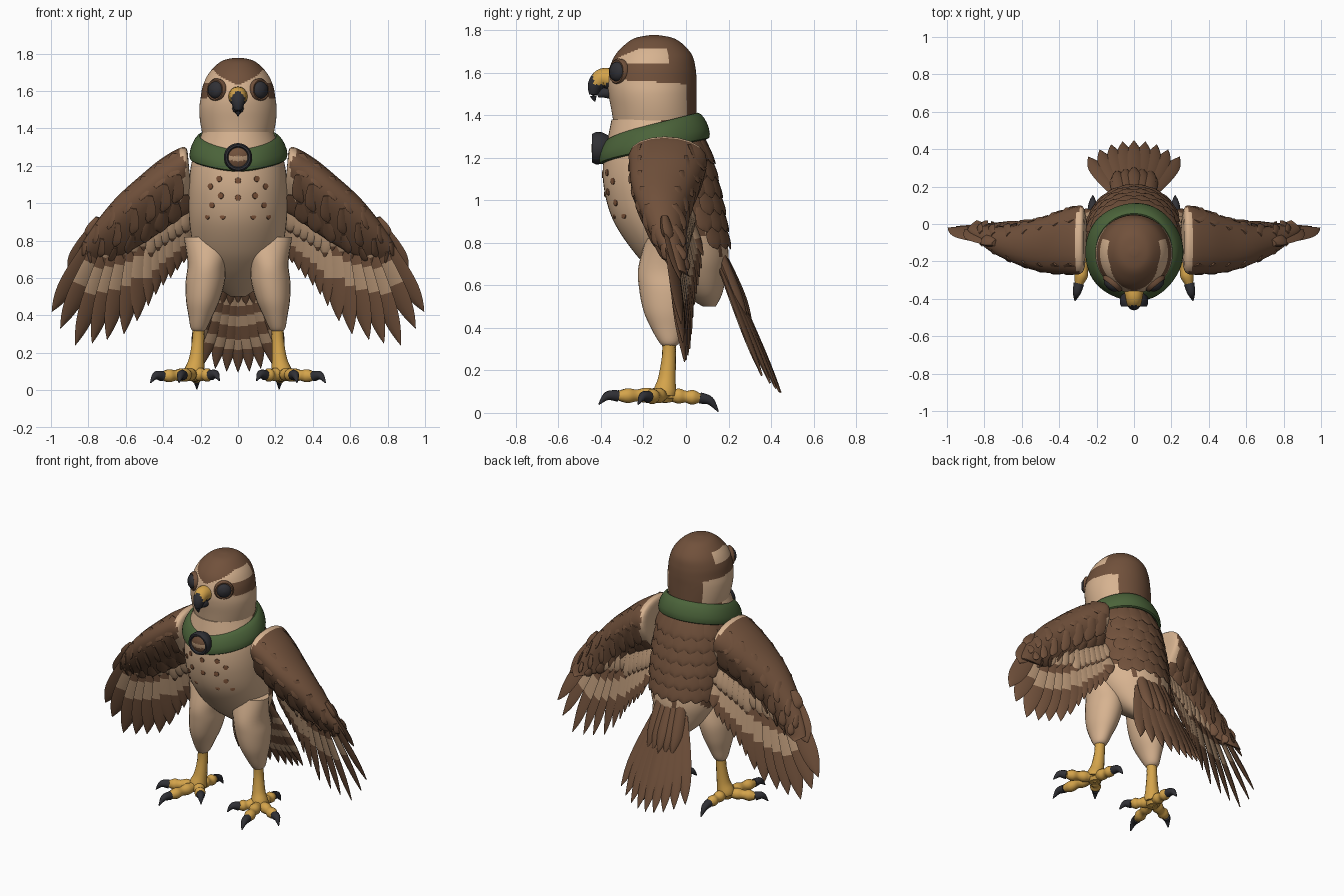
import bpy, bmesh
from math import sin, cos, pi, atan2, degrees, radians, sqrt
from mathutils import Vector as V, Matrix

cube = bpy.data.objects.get("Cube")
if cube:
    bpy.data.objects.remove(cube, do_unlink=True)

COLOURS = {"brown": (.165, .082, .044), "cream": (.68, .45, .28), "tan": (.47, .30, .18),
           "green": (.07, .125, .042), "charcoal": (.03, .03, .036),
           "yellow": (.66, .37, .07), "spot_brown": (.20, .085, .04)}
BROWN, CREAM, TAN, GREEN, CHARCOAL, YELLOW, SPOT = range(7)
MATS = []
for label, rgb in COLOURS.items():
    m = bpy.data.materials.new(label)
    m.use_nodes = True
    m.diffuse_color = (*rgb, 1)
    m.node_tree.nodes["Principled BSDF"].inputs["Base Color"].default_value = (*rgb, 1)
    MATS.append(m)


def spline(keys, n):
    """Smooth interpolation through tuples."""
    m, out = len(keys) - 1, []
    for i in range(n + 1):
        u = i * m / n
        k = min(int(u), m - 1)
        f = u - k
        p = [keys[max(0, min(m, k + d))] for d in (-1, 0, 1, 2)]
        out.append([.5 * (2*b + (c-a)*f + (2*a-5*b+4*c-d)*f*f + (3*b-a-3*c+d)*f**3)
                    for a, b, c, d in zip(*p)])
    return out


def loft(bm, rings, rule, closed=False):
    """Skin rings of points; rule(centre, normal) gives the colour."""
    vs = [[bm.verts.new(p) for p in r] for r in rings]
    n, faces = len(vs[0]), []
    pairs = list(zip(vs, vs[1:])) + ([(vs[-1], vs[0])] if closed else [])
    for a, b in pairs:
        for j in range(n):
            k = (j + 1) % n
            faces.append(bm.faces.new((a[j], a[k], b[k], b[j])))
    if not closed:
        faces += [bm.faces.new(vs[0]), bm.faces.new(vs[-1])]
    bmesh.ops.recalc_face_normals(bm, faces=faces)
    for f in faces:
        f.normal_update()
        f.material_index = rule(f.calc_center_median(), f.normal)


def plain(colour):
    return lambda c, n: colour


def ellipse(c, a, b, n):
    return [c + a * cos(2*pi*j/n) + b * sin(2*pi*j/n) for j in range(n)]


def level_rings(rows, n):
    """Horizontal ellipses from (z, front y, back y, half width, centre x)."""
    return [ellipse(V((r[4], (r[1]+r[2])/2, r[0])), V((r[3], 0, 0)),
                    V((0, (r[2]-r[1])/2, 0)), n) for r in rows]


def tube(bm, keys, rule, n=12, seg=10):
    """Round tube through (x, y, z, radius)."""
    rows = spline(keys, n)
    pts = [V(r[:3]) for r in rows]
    rings = []
    for i, p in enumerate(pts):
        d = (pts[min(i+1, n)] - pts[max(i-1, 0)]).normalized()
        q = d.to_track_quat('Z', 'Y')
        rings.append(ellipse(p, q @ V((rows[i][3], 0, 0)), q @ V((0, rows[i][3], 0)), seg))
    loft(bm, rings, rule)


def lathe(bm, centre, axis, profile, rule, seg=24):
    """Turn (radius, height) points about an axis."""
    axis = V(axis).normalized()
    q = axis.to_track_quat('Z', 'Y')
    loft(bm, [ellipse(V(centre) + axis*h, q @ V((r, 0, 0)), q @ V((0, r, 0)), seg)
              for r, h in profile], rule)


def feather(bm, root, tip, wdir, width, thick, rule, n=16):
    """Flat tapering vane; rule(t, normal) colours it along its length."""
    root, tip = V(root), V(tip)
    d = tip - root
    length = d.length
    d.normalize()
    w = (wdir - d * wdir.dot(d)).normalized()
    nor = d.cross(w)
    rings = []
    for i in range(n + 1):
        t = i / n
        s = max(0, (t - .6) / .4)
        shape = (.5 + .5 * sin(min(t/.6, 1) * pi/2)) * (1 - s**2.4) + .015
        rings.append(ellipse(root + d*length*t, w * width/2 * shape,
                             nor * thick/2 * (.3 + .7*shape), 8))
    loft(bm, rings, lambda c, m: rule((c - root).dot(d) / length, m))


def finish(bm, name, pair=False):
    for side in (("left_", "right_") if pair else ("",)):
        if side == "right_":
            bm.transform(Matrix.Scale(-1, 4, (1, 0, 0)))
            bmesh.ops.reverse_faces(bm, faces=bm.faces)
        me = bpy.data.meshes.new(side + name)
        bm.to_mesh(me)
        for m in MATS:
            me.materials.append(m)
        ob = bpy.data.objects.new(side + name, me)
        bpy.context.collection.objects.link(ob)
        bpy.ops.object.select_all(action='DESELECT')
        ob.select_set(True)
        bpy.context.view_layer.objects.active = ob
        bpy.ops.object.shade_smooth_by_angle(angle=radians(45))
    bm.free()


# Torso with a brown mantle
body = spline([(.50, .08, .14, .04, 0), (.56, -.02, .17, .12, 0), (.65, -.14, .19, .19, 0),
               (.75, -.24, .20, .235, 0), (.90, -.34, .18, .26, 0), (1.05, -.385, .15, .265, 0),
               (1.18, -.39, .12, .255, 0), (1.28, -.37, .09, .23, 0), (1.38, -.35, .06, .19, 0)], 56)


def body_colour(c, n):
    edge = .80 + .05 * sin(c.x * 38) + .03 * sin(c.x * 71 + 1)
    return BROWN if n.y > .1 and c.z > edge else CREAM


def body_point(z, angle):
    """Surface point and outward direction; angle 0 is the front."""
    r = min(body, key=lambda k: abs(k[0] - z))
    dep = (r[2] - r[1]) / 2
    p = V((r[3] * sin(angle), (r[1]+r[2])/2 - dep * cos(angle), z))
    return p, V((sin(angle) / r[3], -cos(angle) / dep, 0)).normalized()


bm = bmesh.new()
loft(bm, level_rings(body, 48), body_colour)
finish(bm, "torso")

# Breast spots
bm = bmesh.new()
for x, z in ((0, 1.03), (0, 1.12), (.09, 1.04), (.08, .93), (.15, 1.09), (.14, .99), (.17, .93), (.10, 1.13)):
    for s in ((1, -1) if x else (1,)):
        p, nor = body_point(z, s * x / .265 * 1.05)
        lathe(bm, p, nor, [(.018, -.008), (.016, .003), (.002, .004)], plain(SPOT), 10)
finish(bm, "breast_spots")

# Overlapping back feathers
bm = bmesh.new()
for row in range(6):
    for k in range(-3, 4):
        a = pi + (k + .5 * (row % 2)) * .3
        z = 1.29 - row * .08
        p, nor = body_point(z, a)
        q, nor2 = body_point(z - .12, a)
        feather(bm, p, q + nor2 * .014, nor.cross(V((0, 0, 1))), .1, .014, lambda t, n: BROWN, 8)
finish(bm, "back_feathers")


# Head with cap, brow and eye stripe
def head_colour(c, n):
    a = degrees(atan2(abs(c.x), -(c.y + .16)))
    cap = 1.63 + .08 * min(a, 60) / 60
    if c.z > cap or a > 142 or (a > 118 and c.z > 1.56):
        return BROWN
    return BROWN if a > 24 and 1.575 - a * .0002 < c.z < 1.645 else CREAM


head = spline([(1.30, -.33, .05, .175, 0), (1.42, -.35, .05, .20, 0), (1.50, -.365, .05, .207, 0),
               (1.56, -.37, .05, .20, 0), (1.62, -.36, .045, .19, 0), (1.68, -.335, .03, .165, 0),
               (1.73, -.29, -.01, .125, 0), (1.763, -.24, -.06, .08, 0), (1.777, -.17, -.13, .02, 0)], 64)
bm = bmesh.new()
loft(bm, level_rings(head, 64), head_colour)
finish(bm, "head")

# Eyes with brown rims
bm = bmesh.new()
lathe(bm, (.115, -.318, 1.605), (.62, -.77, .05),
      [(.06, -.02), (.062, .004), (.054, .014), (.046, .012), (.042, .022), (.028, .032), (.002, .037)],
      lambda c, n: CHARCOAL if (c - V((.115, -.318, 1.605))).length < .05 else BROWN)
finish(bm, "eye", True)

# Hooked beak with yellow cere
bm = bmesh.new()
tube(bm, [(0, -.34, 1.565, .055), (0, -.39, 1.575, .047), (0, -.42, 1.55, .04), (0, -.432, 1.52, .03),
          (0, -.435, 1.49, .016), (0, -.428, 1.465, .003)],
     lambda c, n: YELLOW if c.z > 1.545 and c.y > -.435 else CHARCOAL, 24, 16)
tube(bm, [(0, -.34, 1.51, .035), (0, -.385, 1.505, .026), (0, -.415, 1.49, .008)], plain(CHARCOAL))
finish(bm, "beak")

# Neck scarf, dipping at the front
rings = []
for i in range(64):
    a = 2 * pi * i / 64
    out = V((sin(a), -cos(a), 0))
    mid = V((.228 * sin(a), -.15 - .228 * cos(a), 1.298 - .052*cos(a) - .015*max(0, cos(a))**6))
    fold = .003 * sin(5 * a)
    rings.append(ellipse(mid, V((0, 0, .062)) - out * .022, out * (.026 + fold), 14))
bm = bmesh.new()
loft(bm, rings, plain(GREEN), closed=True)
finish(bm, "scarf")


# Round clasp
def clasp_colour(c, n):
    if sqrt(c.x**2 + (c.z - 1.245)**2) > .054:
        return CHARCOAL
    return TAN if -.018 < c.z - 1.245 < .006 else BROWN


bm = bmesh.new()
lathe(bm, (0, -.385, 1.245), (0, -1, 0), [(.06, -.02), (.075, .01), (.076, .04), (.068, .056), (.058, .056),
      (.052, .046), (.044, .05), (.033, .055), (.022, .058), (.011, .06), (.002, .06)], clasp_colour, 32)
finish(bm, "clasp")

# Wing shoulder: leading x z, trailing x z, depth centre, half depth
wing = spline([(.265, 1.22, .25, 1.08, -.10, .07), (.285, 1.30, .255, 1.00, -.10, .18),
               (.40, 1.245, .30, .93, -.11, .175), (.53, 1.14, .38, .87, -.125, .15),
               (.66, 1.02, .50, .79, -.125, .11), (.78, .87, .64, .71, -.10, .07),
               (.86, .74, .76, .66, -.06, .035), (.89, .67, .84, .64, -.03, .008)], 42)
rings = []
for lx, lz, tx, tz, yc, h in wing:
    ring = []
    for j in range(24):
        a = 2 * pi * j / 24
        f = (1 + cos(a)) / 2
        ring.append(V((tx + (lx-tx)*f, yc + .05*(1-f) - 1.2*h*sin(a)*(.75 + .35*cos(a)), tz + (lz-tz)*f)))
    rings.append(ring)
bm = bmesh.new()
loft(bm, rings, lambda c, n: CREAM if c.x < .30 + .02 * sin(c.z * 25) else BROWN)
finish(bm, "wing_shoulder", True)

# Small covert feathers over the shoulder
bm = bmesh.new()
for i in range(9, 37, 4):
    for j, step in ((2, 3), (5, 3), (8, 3), (22, -3), (19, -3), (16, -3)):
        i2 = i + (2 if j % 2 else 1)
        mid = (rings[i][0] + rings[i][12]) / 2
        root, tip = rings[i2 - 1][j], rings[i2 + 2][j + step]
        nor = (root - mid).normalized()
        size = .035 + .075 * (1 - i / 42)
        feather(bm, root, tip + nor * .012, (tip - root).cross(nor), size, .016, lambda t, n: BROWN, 8)
finish(bm, "lesser_coverts", True)

# Flight feathers fan from hand to body, each with a shorter covert
tips = [(.905, .63), (.995, .42), (.95, .33), (.87, .24), (.78, .25), (.70, .27), (.61, .30), (.54, .37),
        (.48, .45), (.44, .51), (.40, .56), (.36, .60), (.325, .64), (.29, .68), (.26, .74)]
flight, coverts = bmesh.new(), bmesh.new()
for i, (x, z) in enumerate(tips):
    u = i / (len(tips) - 1)
    root = V((.74 - .50 * u, -.10 + .08 * u, .90 + .10 * u))
    tip = V((x, -.03 + .11 * u, z))
    d = tip - root
    wdir = V((-d.z, 0, d.x)).normalized() * .85 - V((0, .5, 0))

    def flight_colour(t, n, i=i):
        if i < 2:
            return BROWN
        low, high = (.42, .62) if i < 8 else (.2, .72)
        return TAN if low < t < high else BROWN

    feather(flight, root, tip, wdir, .115 if i < 8 else .085, .02, flight_colour, 20)
    feather(coverts, root + V((0, 0, .02)), root + d * (.36 if i < 8 else .5), wdir, .095, .05,
            lambda t, n, i=i: BROWN if i < 3 or t > .88 else TAN)
finish(flight, "flight_feathers", True)
finish(coverts, "greater_coverts", True)

# Fanned tail, barred underneath
bm = bmesh.new()
for k in range(-4, 5):
    lift = .006 * (4 - abs(k))
    feather(bm, (k * .018, .14 + lift, .74), (k * .061, .445 - .0055*k*k, .095 + .005*k*k),
            V((1, 0, -.12 * k)), .095, .028,
            lambda t, n: TAN if n.y < -.1 and .3 < t < .88 and (t * 5.6) % 1 < .45 else BROWN, 36)
for k in range(-2, 3):
    feather(bm, (k * .035, .12, .84), (k * .045, .30 - .01*abs(k), .44), V((1, 0, -.2 * k)), .09, .06,
            lambda t, n: BROWN)
finish(bm, "tail")

# Feathered thighs
bm = bmesh.new()
loft(bm, level_rings(spline([(.82, -.19, .0, .14, .15), (.68, -.225, .04, .105, .165), (.58, -.22, .05, .105, .175),
     (.48, -.20, .03, .09, .188), (.40, -.165, .0, .065, .20), (.33, -.125, -.03, .042, .21),
     (.31, -.10, -.06, .02, .21)], 30), 24), plain(CREAM))
finish(bm, "thigh", True)

# Shanks, knuckled toes and curved talons
bm, talons = bmesh.new(), bmesh.new()
tube(bm, [(.21, -.08, .38, .036), (.213, -.08, .27, .033), (.222, -.09, .16, .042), (.235, -.10, .09, .056),
          (.235, -.10, .05, .035)], plain(YELLOW), 20, 14)
hub = V((.235, -.10, .085))
for end, claw in (((.295, -.32, .08), (.316, -.41, .04)), ((.405, -.175, .075), (.468, -.225, .04)),
                  ((.145, -.20, .08), (.10, -.26, .05)), ((.222, .065, .07), (.22, .152, .006))):
    end, claw = V(end), V(claw)
    radii = (.04, .031, .037, .029, .036, .022)
    tube(bm, [(*hub.lerp(end, k / 5), r) for k, r in enumerate(radii)], plain(YELLOW), 20)
    bend = end.lerp(claw, .55) + V((0, 0, .022))
    tube(talons, [(*end, .028), (*bend, .021), (*claw, .003)], plain(CHARCOAL))
finish(bm, "foot", True)
finish(talons, "talons", True)
